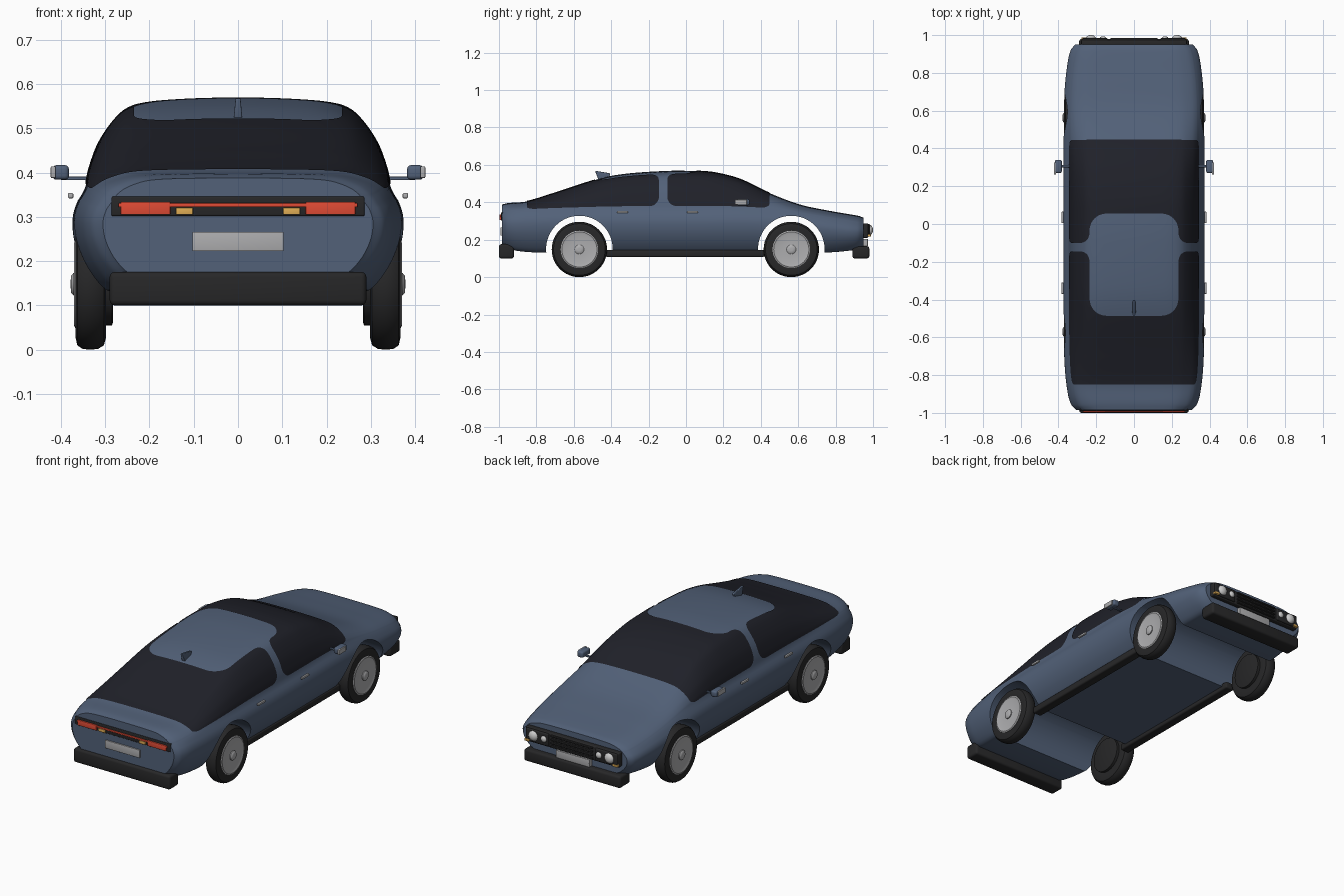
import bpy, bmesh, math
from mathutils import Vector

if "Cube" in bpy.data.objects:
    bpy.data.objects.remove(bpy.data.objects["Cube"])


def mat(name, c):
    m = bpy.data.materials.new(name)
    m.diffuse_color = (*c, 1)
    m.use_nodes = True
    m.node_tree.nodes["Principled BSDF"].inputs["Base Color"].default_value = m.diffuse_color
    return m


PAINT = mat("paint", (.085, .12, .19))
GLASS = mat("dark_glass", (.014, .015, .022))
BLACK = mat("black_trim", (.02, .02, .021))
RED = mat("red_lamp", (.75, .07, .035))
AMBER = mat("amber_lamp", (.75, .42, .09))
SILVER = mat("silver", (.42, .42, .43))
LAMP = mat("clear_lamp", (.8, .8, .78))


def finish(name, bm, m, angle=40):
    bmesh.ops.recalc_face_normals(bm, faces=bm.faces)
    me = bpy.data.meshes.new(name)
    bm.to_mesh(me)
    bm.free()
    ob = bpy.data.objects.new(name, me)
    bpy.context.collection.objects.link(ob)
    me.materials.append(m)
    smooth(ob, angle)
    return ob


def smooth(ob, angle):
    bpy.ops.object.select_all(action='DESELECT')
    ob.select_set(True)
    bpy.context.view_layer.objects.active = ob
    bpy.ops.object.shade_smooth_by_angle(angle=math.radians(angle))


def box(name, x, y, z, m, bevel=.004):
    bm = bmesh.new()
    bmesh.ops.create_cube(bm, size=1)
    for v in bm.verts:
        v.co = [(r[0] + r[1]) / 2 + c * (r[1] - r[0]) for r, c in zip((x, y, z), v.co)]
    if bevel:
        bmesh.ops.bevel(bm, geom=bm.edges[:], offset=bevel, segments=3, profile=.5, affect='EDGES')
    return finish(name, bm, m)


def lathe(name, profile, centre, side, m, n=48):
    # profile of (x, radius) turned about the x axis
    bm = bmesh.new()
    rings = [[bm.verts.new((side * x, centre[0] + r * math.cos(2 * math.pi * i / n),
                            centre[1] + r * math.sin(2 * math.pi * i / n))) for i in range(n)]
             for x, r in profile]
    for a, b in zip(rings, rings[1:]):
        for i in range(n):
            bm.faces.new((a[i], a[(i + 1) % n], b[(i + 1) % n], b[i]))
    bm.faces.new(rings[0])
    bm.faces.new(rings[-1])
    return finish(name, bm, m)


def dome(name, c, r, depth, m):
    bm = bmesh.new()
    bmesh.ops.create_uvsphere(bm, u_segments=24, v_segments=12, radius=1)
    for v in bm.verts:
        v.co = (c[0] + v.co.x * r, c[1] + v.co.y * depth, c[2] + v.co.z * r)
    return finish(name, bm, m)


def curve(keys):
    # smooth interpolation through (position, value) keys
    xs, vs = zip(*keys)
    n = len(xs)
    sl = [(vs[min(i + 1, n - 1)] - vs[max(i - 1, 0)]) / (xs[min(i + 1, n - 1)] - xs[max(i - 1, 0)])
          for i in range(n)]

    def f(x):
        i = max(0, min(n - 2, sum(k <= x for k in xs) - 1))
        h = xs[i + 1] - xs[i]
        t = max(0, min(1, (x - xs[i]) / h))
        return ((2*t**3 - 3*t*t + 1) * vs[i] + (t**3 - 2*t*t + t) * h * sl[i]
                + (3*t*t - 2*t**3) * vs[i + 1] + (t**3 - t*t) * h * sl[i + 1])
    return f


# Body shape along the length: half width, roofline, beltline, underside
width = curve([(-.985, .305), (-.96, .33), (-.9, .35), (-.75, .367), (-.5, .373), (.5, .373),
               (.7, .368), (.85, .352), (.92, .335), (.95, .312)])
top = curve([(-.985, .388), (-.95, .396), (-.85, .405), (-.7, .45), (-.46, .527), (-.33, .552), (-.1, .568),
             (.05, .567), (.155, .558), (.29, .523), (.44, .452), (.61, .388), (.77, .354), (.92, .328), (.95, .318)])
belt = curve([(-.985, .34), (-.85, .357), (-.5, .363), (0, .363), (.44, .36), (.7, .322), (.95, .282)])
under = curve([(-.985, .17), (-.9, .14), (-.7, .13), (.7, .13), (.9, .145), (.95, .165)])

# Cross-section: width factor and height (1 roof, 0 belt, -1 underside), by girth from the centre
SEC = [(-.42, .975), (0, 1), (.42, .975), (.61, .92), (.71, .82), (.83, .53), (.895, .23), (.925, 0), (.975, -.14),
       (1, -.3), (.98, -.55), (.9, -.82), (.78, -1), (.4, -1), (0, -1)]
girth = [0]
for a, b in zip(SEC, SEC[1:]):
    girth.append(girth[-1] + math.hypot((b[0] - a[0]) * .373, (b[1] - a[1]) * (.205 if b[1] >= 0 else .233)))
girth = [g - girth[1] for g in girth]
sec_x = curve([(g, p[0]) for g, p in zip(girth, SEC)])
sec_z = curve([(g, p[1]) for g, p in zip(girth, SEC)])
END = girth[-1]


def surf(s, y):
    q = max(-1, sec_z(abs(s)))
    zb = belt(y)
    z = zb + q * ((top(y) - zb) if q > 0 else (zb - under(y)))
    return Vector((math.copysign(sec_x(abs(s)) * width(y), s), y, z))


# Painted body shell
bm = bmesh.new()
NS, NY = 128, 120
rings = []
for j in range(NY + 1):
    y = -.0175 - .9675 * math.cos(math.pi * (j / NY) ) * (.5 + .5 * abs(math.cos(math.pi * j / NY)))
    rings.append([bm.verts.new(surf(-END + 2 * END * i / NS, y)) for i in range(NS)])
for a, b in zip(rings, rings[1:]):
    for i in range(NS):
        bm.faces.new((a[i], a[(i + 1) % NS], b[(i + 1) % NS], b[i]))
bm.faces.new(rings[0])
bm.faces.new(rings[-1])
body = finish("body", bm, PAINT)

# Wheel arches cut right through
AXLES = {"rear": -.57, "front": .563}
for end, y in AXLES.items():
    cutter = lathe("arch_cutter", [(-.5, .178), (.5, .178)], (y, .15), 1, PAINT, 64)
    mod = body.modifiers.new("arch", 'BOOLEAN')
    mod.object, mod.operation, mod.solver = cutter, 'DIFFERENCE', 'EXACT'
    bpy.context.view_layer.objects.active = body
    bpy.ops.object.modifier_apply(modifier="arch")
    bpy.data.objects.remove(cutter)
smooth(body, 40)


# Wraparound glass: outline given as a distance field over the body surface
def rbox(s, y, hs, y0, y1, r):
    a, b = abs(s) - hs + r, abs(y - (y0 + y1) / 2) - (y1 - y0) / 2 + r
    return math.hypot(max(a, 0), max(b, 0)) + min(max(a, b), 0) - r


def glass(name, y0, y1):
    def d(s, y):
        a, b, k = rbox(s, y, .443, y0, y1, .05), -rbox(s, y, .235, -.485, .055, .09), .06
        return max(a, b) + max(k - abs(a - b), 0) ** 2 / (4 * k)
    bm = bmesh.new()
    h = .01
    ns, ny = 46, int((y1 - y0) / h) + 2
    par, grid = {}, {}
    for i in range(-ns, ns + 1):
        for j in range(ny + 1):
            p = (i * h, y0 - h / 2 + j * h)
            grid[i, j] = v = bm.verts.new((*p, 0))
    for i in range(-ns, ns):
        for j in range(ny):
            q = [grid[i, j], grid[i + 1, j], grid[i + 1, j + 1], grid[i, j + 1]]
            if d(sum(v.co.x for v in q) / 4, sum(v.co.y for v in q) / 4) < 0:
                bm.faces.new(q)
    bmesh.ops.delete(bm, geom=[v for v in bm.verts if not v.link_faces], context='VERTS')
    e = .001
    for v in bm.verts:
        s, y = v.co.x, v.co.y
        if v.is_boundary:
            for _ in range(2):
                g = Vector((d(s + e, y) - d(s - e, y), d(s, y + e) - d(s, y - e))) / (2 * e)
                k = d(s, y) / max(g.length_squared, .3)
                s, y = s - k * g.x, y - k * g.y
        n = (surf(s + e, y) - surf(s - e, y)).cross(surf(s, y + e) - surf(s, y - e)).normalized()
        v.co = surf(s, y) + n * .003
    finish(name, bm, GLASS, 60)


glass("rear_glass", -.85, -.145)
glass("front_glass", -.1, .445)

# Wheels
tyre = [(.3, .095), (.298, .12), (.303, .138), (.316, .146), (.334, .148), (.351, .146), (.363, .138), (.367, .12), (.365, .1)]
for end, y in AXLES.items():
    for side, sn in ((1, "right"), (-1, "left")):
        c = (y, .148)
        lathe(f"{end}_{sn}_tyre", tyre, c, side, BLACK)
        lathe(f"{end}_{sn}_brake_drum", [(.282, .085), (.285, .093), (.31, .093)], c, side, BLACK)
        lathe(f"{end}_{sn}_wheel_disc", [(.355, .1), (.367, .1), (.37, .094), (.366, .08), (.367, .03)], c, side, SILVER)
        lathe(f"{end}_{sn}_hub_cap", [(.36, .025), (.372, .025), (.377, .019), (.378, .008)], c, side, SILVER, 24)

# Bumpers and number plates
box("rear_bumper", (-.29, .29), (-1, -.92), (.1, .176), BLACK, .012)
box("front_bumper", (-.29, .29), (.89, .98), (.1, .165), BLACK, .012)
box("rear_plate", (-.103, .103), (-.992, -.98), (.223, .266), SILVER, .001)
box("front_plate", (-.1, .1), (.94, .972), (.165, .205), SILVER, .001)

# Tail lamps
box("tail_panel", (-.286, .286), (-.99, -.975), (.302, .346), BLACK)
box("tail_strip", (-.27, .27), (-.996, -.98), (.322, .331), RED, .002)

# Grille
box("grille_panel", (-.28, .28), (.94, .975), (.21, .288), BLACK, .006)
for i in range(4):
    z = .217 + i * .019
    box(f"grille_bar_{i}", (-.125, .125), (.965, .985), (z, z + .008), BLACK, .002)

for k, sn in ((1, "right"), (-1, "left")):
    def span(a, b):
        return tuple(sorted((k * a, k * b)))
    # Lamps
    box(f"{sn}_tail_lamp", span(.153, .265), (-.997, -.98), (.305, .334), RED, .002)
    box(f"{sn}_reversing_lamp", span(.102, .14), (-.996, -.98), (.305, .321), AMBER, .002)
    box(f"{sn}_headlamp_housing", span(.14, .275), (.96, .984), (.216, .284), BLACK, .006)
    dome(f"{sn}_outer_headlamp", (k * .228, .98, .252), .028, .02, LAMP)
    dome(f"{sn}_inner_headlamp", (k * .165, .98, .252), .018, .014, LAMP)
    box(f"{sn}_indicator", span(.25, .279), (.955, .988), (.216, .228), AMBER, .002)
    # Sills and door handles
    box(f"{sn}_sill", span(.27, .322), (-.43, .42), (.108, .145), BLACK, .008)
    for n, y in (("rear", -.34), ("front", .035)):
        box(f"{sn}_{n}_door_handle", span(.372, .384), (y - .03, y + .03), (.342, .354), SILVER, .003)
    # Mirrors
    box(f"{sn}_mirror_arm", span(.325, .4), (.3, .312), (.383, .391), PAINT, .002)
    box(f"{sn}_mirror_shell", span(.382, .419), (.27, .34), (.384, .417), PAINT, .009)
    box(f"{sn}_mirror_glass", span(.412, .423), (.262, .325), (.388, .414), SILVER, .002)

# Roof aerial fin
fin = box("roof_aerial", (-.01, .01), (-.485, -.405), (.515, .568), PAINT, .004)
for v in fin.data.vertices:
    if v.co.z > .545:
        v.co.x *= .6
        v.co.z -= max(0, v.co.y + .45) * .3
    else:
        v.co.y = -.44 + (v.co.y + .44) * .6
